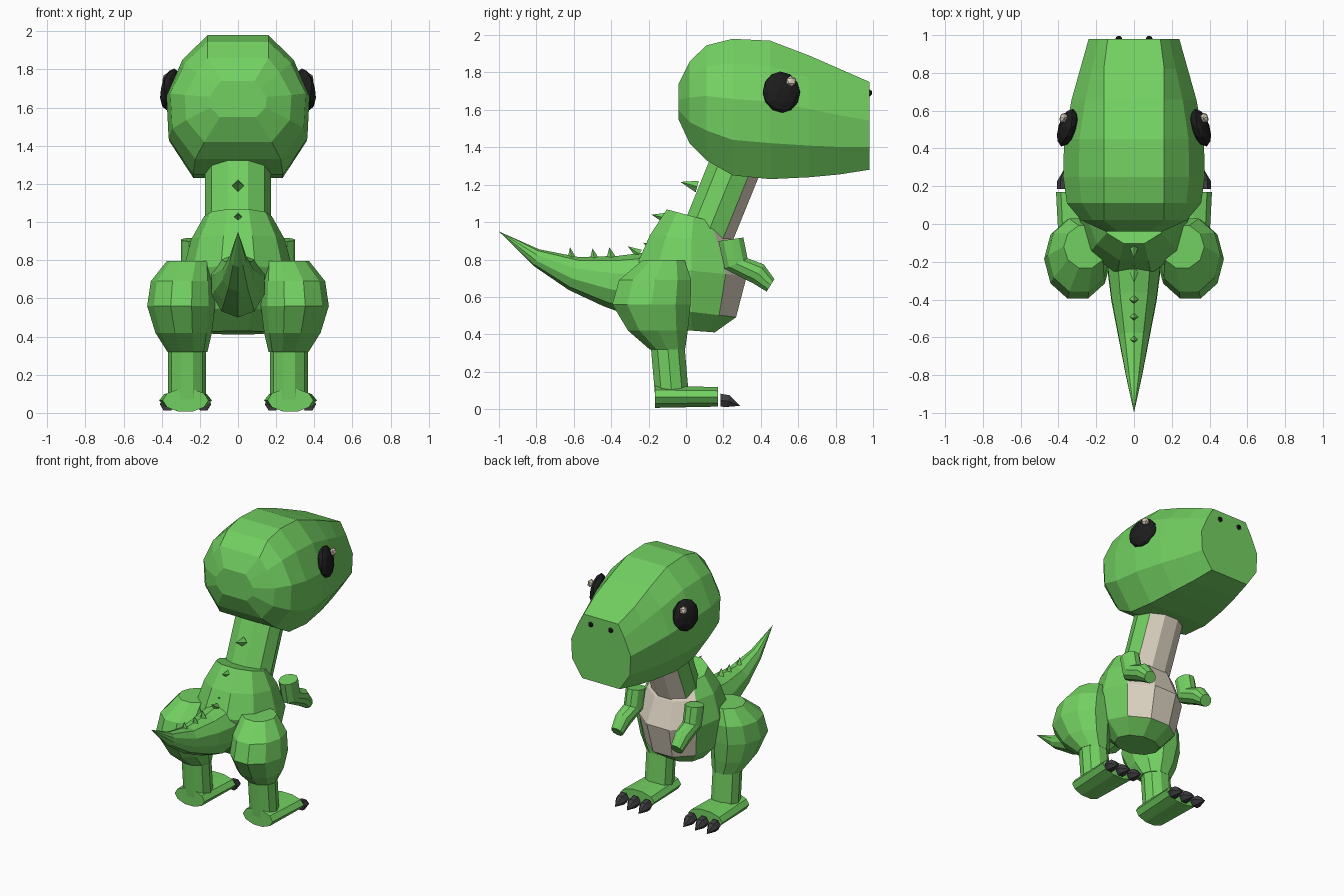
import bpy, bmesh
from math import cos, sin, tau
from mathutils import Vector, Matrix

cube = bpy.data.objects.get("Cube")
if cube:
    bpy.data.objects.remove(cube, do_unlink=True)


def material(name, r, g, b):
    m = bpy.data.materials.new(name)
    m.use_nodes = True
    m.diffuse_color = (r, g, b, 1)
    bsdf = next(n for n in m.node_tree.nodes if n.type == 'BSDF_PRINCIPLED')
    bsdf.inputs["Base Color"].default_value = (r, g, b, 1)
    bsdf.inputs["Roughness"].default_value = 0.8
    return m


green = material("skin green", 0.17, 0.63, 0.12)
cream = material("belly cream", 0.72, 0.65, 0.53)
black = material("eye black", 0.012, 0.012, 0.012)
grey = material("claw grey", 0.045, 0.045, 0.05)


def finish(name, bm, mats):
    bmesh.ops.recalc_face_normals(bm, faces=bm.faces[:])
    me = bpy.data.meshes.new(name)
    bm.to_mesh(me)
    bm.free()
    for m in mats:
        me.materials.append(m)
    ob = bpy.data.objects.new(name, me)
    bpy.context.collection.objects.link(ob)
    return ob


def ring(c, a, b, n=10):
    """Polygon around c with a flat side facing along a."""
    c, a, b = Vector(c), Vector(a), Vector(b)
    return [c + a * cos(tau * (i + .5) / n) + b * sin(tau * (i + .5) / n) for i in range(n)]


def loft(name, rings, mats, rule=None):
    """Skin a list of rings; a last ring of one point closes to a tip."""
    bm = bmesh.new()
    rows = [[bm.verts.new(p) for p in r] for r in rings]
    n = len(rows[0])
    for k in range(len(rows) - 1):
        low, high = rows[k], rows[k + 1]
        for i in range(n):
            j = (i + 1) % n
            if len(high) == 1:
                f = bm.faces.new((low[i], low[j], high[0]))
            else:
                f = bm.faces.new((low[i], low[j], high[j], high[i]))
            if rule and rule(k, i):
                f.material_index = 1
    bm.faces.new(rows[0])
    if len(rows[-1]) > 1:
        bm.faces.new(rows[-1])
    return finish(name, bm, mats)


def spike(name, base, tip, r, mat, n=4):
    base, tip = Vector(base), Vector(tip)
    d = (tip - base).normalized()
    b = Vector((1, 0, 0))
    b = (b - d * b.dot(d)).normalized()
    a = d.cross(b)
    q = Matrix.Rotation(tau / 8, 3, d)
    loft(name, [ring(base, q @ a * r, q @ b * r, n), [tip]], [mat])


def ball(name, pos, normal, size, mat, level=2):
    bm = bmesh.new()
    bmesh.ops.create_icosphere(bm, subdivisions=level, radius=1)
    rot = Vector(normal).to_track_quat('X', 'Z').to_matrix().to_4x4()
    bm.transform(Matrix.Translation(pos) @ rot @ Matrix.Diagonal((*size, 1)))
    finish(name, bm, [mat])


# Head: ten-sided sections running from the nape to the flat snout
def head_ring(y, low, high, w):
    half = [(min(.16, .58 * w), 1), (.78 * w, .82), (w, .56), (.97 * w, .26), (.63 * w, 0)]
    pts = half + [(-u, v) for u, v in reversed(half)]
    return [Vector((u, y, low + v * (high - low))) for u, v in pts]


loft("head", [head_ring(*s) for s in (
    (-.04, 1.55, 1.74, .15), (.02, 1.42, 1.86, .28), (.11, 1.33, 1.945, .355),
    (.25, 1.25, 1.98, .375), (.45, 1.23, 1.97, .37), (.66, 1.24, 1.89, .33),
    (.82, 1.255, 1.82, .285), (.98, 1.28, 1.75, .24))], [green])


# Cream front: the three facets that face forward
def front(k, i):
    return i in (8, 9, 0)


loft("neck", [ring((0, y, z), (0, .135, -.055), (.172, 0, 0))
              for y, z in ((.08, .85), (.275, 1.33))], [green, cream], front)

# Torso: centre y, centre z, depth, width, tilt
loft("body", [ring((0, y, z), (0, d, t), (w, 0, 0)) for y, z, d, w, t in (
    (.03, .42, .13, .16, -.01), (.03, .52, .25, .25, -.03), (.03, .74, .31, .29, -.03),
    (.03, .91, .235, .245, -.02), (.04, 1.03, .15, .178, -.04))],
    [green, cream], lambda k, i: k > 0 and front(k, i))

# Tail: centre y, centre z, half height, half width
loft("tail", [ring((0, y, z), (w, 0, 0), (0, h * .3, h)) for y, z, h, w in (
    (-.1, .72, .2, .15), (-.25, .67, .17, .145), (-.4, .685, .135, .125),
    (-.6, .725, .088, .085), (-.8, .81, .045, .045))] + [[Vector((0, -1, .95))]], [green])

# Back spikes: base and tip in y and z
for i, (y, z, ty, tz) in enumerate((
        (.06, 1.19, -.03, 1.215), (-.1, 1.02, -.185, 1.04), (-.17, .86, -.23, .89),
        (-.25, .83, -.31, .87), (-.4, .81, -.41, .865),
        (-.49, .8, -.5, .86), (-.61, .8, -.62, .865))):
    spike(f"back_spike_{i + 1}", (0, y, z), (0, ty, tz), .032 if i < 2 else .026, green)

for s, side in ((1, "left"), (-1, "right")):
    # Eye, highlight and nostril
    out = (s * .94, .3, .17)
    ball(f"{side}_eye", (s * .353, .51, 1.695), out, (.045, .105, .112), black)
    ball(f"{side}_eye_highlight", (s * .374, .562, 1.753), out, (.022, .03, .03), cream, 1)
    ball(f"{side}_nostril", (s * .08, .98, 1.69), (0, 1, 0), (.018, .02, .02), black, 1)

    # Thigh: centre x, centre y, z, half width, half depth
    loft(f"{side}_thigh", [ring((s * x, y, z), (0, d, 0), (w, 0, 0)) for x, y, z, w, d in (
        (.265, -.1, .32, .105, .1), (.285, -.15, .42, .148, .168),
        (.298, -.185, .56, .178, .22), (.292, -.165, .69, .165, .203),
        (.257, -.12, .797, .115, .118))], [green])
    loft(f"{side}_shin", [ring((s * .267, y, z), (0, .095, 0), (.1, 0, 0))
                          for y, z in ((-.075, .07), (-.1, .36))], [green])
    loft(f"{side}_foot", [ring((s * .275, y, .066), (0, 0, h), (w, 0, 0))
                          for y, h, w in ((-.165, .062, .12), (.17, .055, .138))], [green])

    # Three claws
    for i, dx in enumerate((-.095, 0, .095)):
        x = s * (.275 + dx)
        loft(f"{side}_claw_{i + 1}", [
            ring((x, .185, .048), (0, 0, .04), (.038, 0, 0), 6),
            ring((x, .225, .043), (0, .01, .036), (.038, 0, 0), 6),
            [Vector((x, .29, .018))]], [grey])

    # Arm: upper arm, elbow, wrist and blunt hand
    loft(f"{side}_arm", [ring((s * x, y, z), (0, dy, dz), (w, 0, 0)) for x, y, z, dy, dz, w in (
        (.237, .24, .908, .07, .01, .062), (.237, .268, .778, .064, .03, .062),
        (.24, .385, .725, .032, .052, .056), (.24, .452, .662, .022, .035, .045))], [green])
